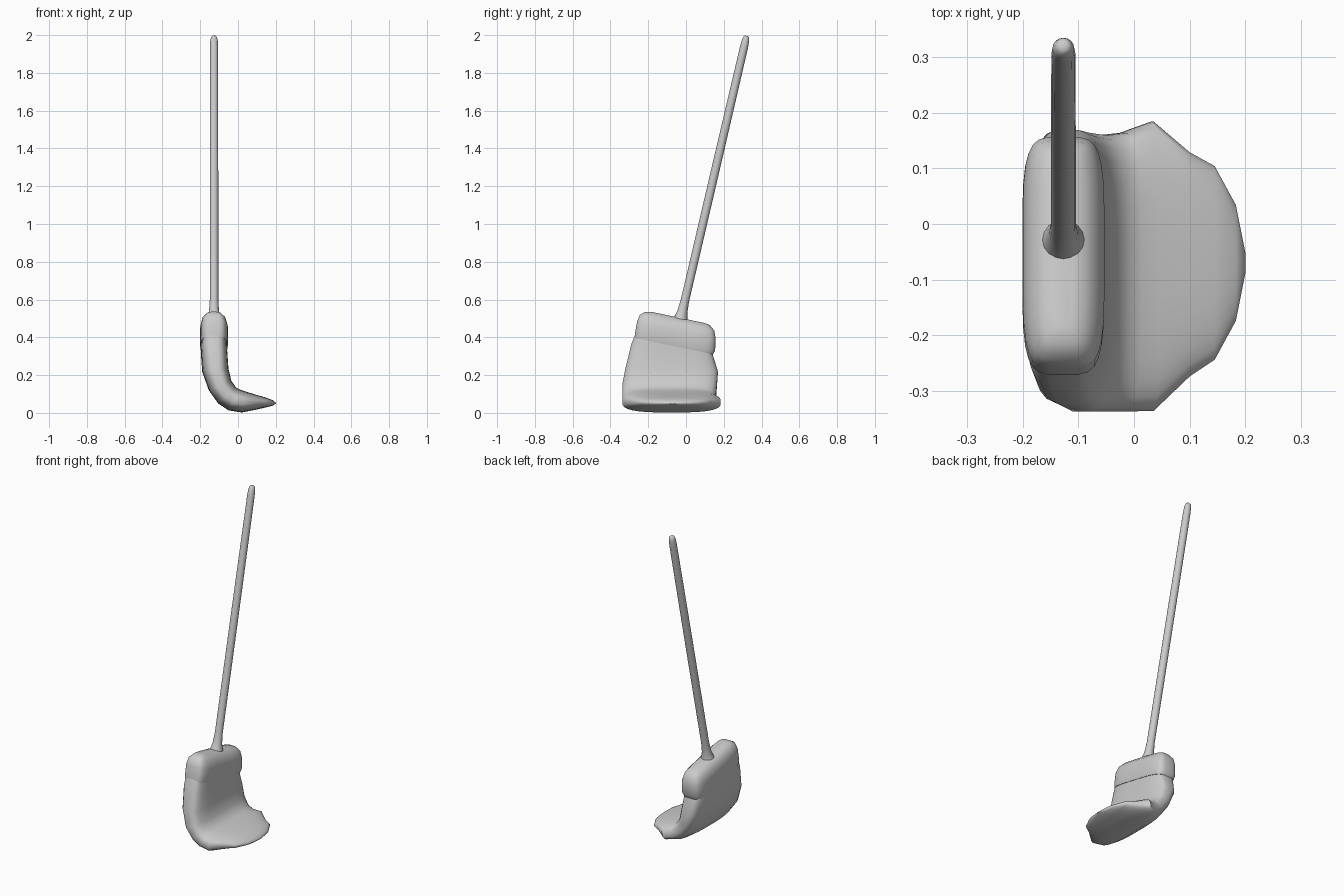
import bpy, bmesh, math
from mathutils import Vector

cube = bpy.data.objects.get("Cube")
if cube:
    bpy.data.objects.remove(cube, do_unlink=True)

grey = bpy.data.materials.new("light grey")
grey.use_nodes = True
colour = (0.6, 0.6, 0.6, 1)
grey.diffuse_color = colour
grey.node_tree.nodes["Principled BSDF"].inputs["Base Color"].default_value = colour


def loft(name, rings, angle):
    """Skin a list of closed rings and cap both ends."""
    bm = bmesh.new()
    loops = [[bm.verts.new(p) for p in ring] for ring in rings]
    for a, b in zip(loops, loops[1:]):
        for i in range(len(a)):
            j = (i + 1) % len(a)
            bm.faces.new((a[i], a[j], b[j], b[i]))
    bm.faces.new(loops[0][::-1])
    bm.faces.new(loops[-1])
    bmesh.ops.recalc_face_normals(bm, faces=bm.faces)
    mesh = bpy.data.meshes.new(name)
    bm.to_mesh(mesh)
    bm.free()
    mesh.materials.append(grey)
    obj = bpy.data.objects.new(name, mesh)
    bpy.context.collection.objects.link(obj)
    bpy.ops.object.select_all(action="DESELECT")
    bpy.context.view_layer.objects.active = obj
    obj.select_set(True)
    bpy.ops.object.shade_smooth_by_angle(angle=math.radians(angle))
    return obj


def section(ox, oz, ix, iz, y0, y1, slope, power, sides=28):
    """Rounded cross-section between an outer and an inner edge, y0 to y1."""
    def soft(v):
        return math.copysign(abs(v) ** (2 / power), v)
    ring = []
    for k in range(sides):
        a = math.tau * (k + 0.5) / sides
        t = (1 + soft(math.sin(a))) / 2
        y = (y0 + y1) / 2 + (y1 - y0) / 2 * soft(math.cos(a))
        ring.append((ox + (ix - ox) * t, y, oz + (iz - oz) * t + slope * (y + 0.06)))
    return ring


# Bristles: thick slab that bends into a flat, rounded toe
bristles = [
    (-.190, .42, -.064, .42, -.25, .13, -.23, 4),
    (-.197, .33, -.058, .33, -.29, .145, -.15, 4),
    (-.190, .22, -.050, .23, -.322, .17, -.03, 3.5),
    (-.155, .12, -.035, .17, -.338, .165, 0, 3.2),
    (-.105, .05, -.010, .135, -.338, .16, 0, 3),
    (-.050, .013, .015, .122, -.338, .165, 0, 3),
    (.020, .002, .045, .112, -.337, .185, 0, 3),
    (.100, .018, .100, .095, -.275, .13, 0, 2.6),
    (.145, .028, .145, .082, -.245, .105, 0, 2.4),
    (.183, .038, .183, .068, -.175, .035, 0, 2.2),
    (.200, .048, .200, .054, -.09, -.05, 0, 2),
]
loft("bristles", [section(*s) for s in bristles], 50)

# Head cap: tilted rounded block, as x range, height and y range
head = [
    (-.198, -.057, .352, -.273, .143),
    (-.201, -.053, .375, -.271, .155),
    (-.200, -.053, .440, -.260, .157),
    (-.190, -.065, .480, -.245, .150),
    (-.168, -.088, .503, -.215, .128),
    (-.145, -.110, .509, -.185, .100),
]
loft("head_cap", [section(a, z, b, z, y0, y1, -.21, 4.5)
                  for a, b, z, y0, y1 in head], 50)

# Handle: leaning round pole, flared at the foot and rounded at the tip
foot, tip = Vector((-.127, -.03, .49)), Vector((-.127, .321, 1.996))
axis = (tip - foot).normalized()
side = Vector((1, 0, 0))
across = axis.cross(side)
profile = [(0, .040), (.012, .034), (.03, .027), (.07, .0225), (.5, .0225),
           (.96, .0215), (.985, .0195), (.996, .015), (1, .008)]
rings = []
for t, r in profile:
    centre = foot.lerp(tip, t)
    rings.append([centre + r * (math.cos(a) * side + math.sin(a) * across)
                  for a in (math.tau * k / 16 for k in range(16))])
loft("handle", rings, 60)
